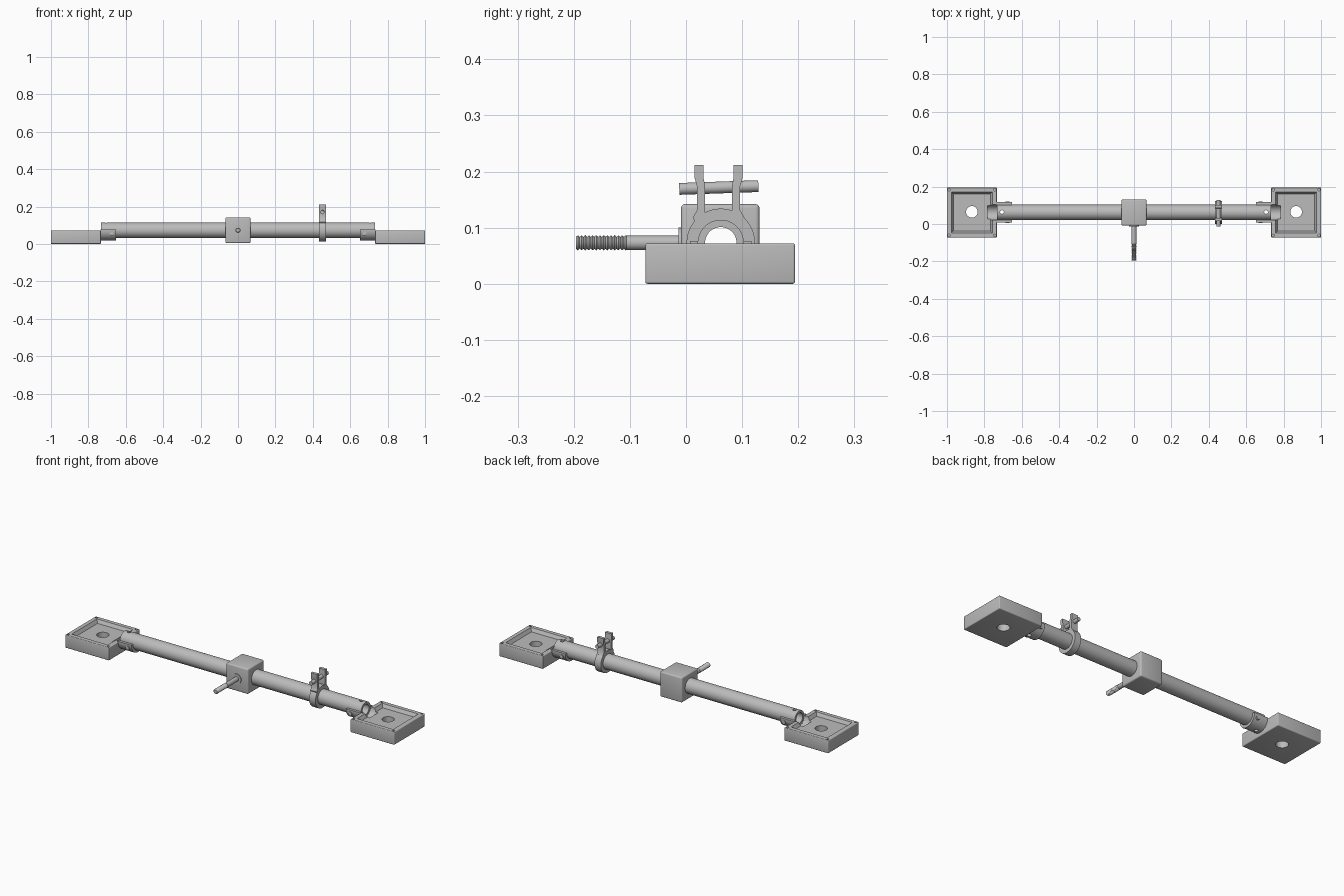
import bpy, bmesh, math
from mathutils import Matrix, Vector

cube = bpy.data.objects.get("Cube")
if cube:
    bpy.data.objects.remove(cube)

grey = bpy.data.materials.new("plain grey")
grey.use_nodes = True
grey.diffuse_color = (0.5, 0.5, 0.5, 1)
grey.node_tree.nodes["Principled BSDF"].inputs["Base Color"].default_value = (0.5, 0.5, 0.5, 1)

AY, AZ = 0.062, 0.073          # tube axis
TUBE_R, BORE_R, END = 0.041, 0.028, 0.733


def finish(name, bm):
    bmesh.ops.recalc_face_normals(bm, faces=bm.faces)
    mesh = bpy.data.meshes.new(name)
    bm.to_mesh(mesh)
    bm.free()
    obj = bpy.data.objects.new(name, mesh)
    bpy.context.collection.objects.link(obj)
    mesh.materials.append(grey)
    return obj


def activate(obj):
    bpy.ops.object.select_all(action='DESELECT')
    obj.select_set(True)
    bpy.context.view_layer.objects.active = obj


def smooth(obj):
    activate(obj)
    bpy.ops.object.shade_smooth_by_angle(angle=math.radians(35))
    return obj


def box(name, lo, hi, bevel=0):
    bm = bmesh.new()
    lo, hi = Vector(lo), Vector(hi)
    bmesh.ops.create_cube(bm, size=1, matrix=Matrix.Translation((lo + hi) / 2) @ Matrix.Diagonal((*(hi - lo), 1)))
    if bevel:
        bmesh.ops.bevel(bm, geom=bm.edges[:], offset=bevel, segments=3, profile=0.5, affect='EDGES')
    return finish(name, bm)


def rod(name, start, end, radius, sides=32):
    start, end = Vector(start), Vector(end)
    bm = bmesh.new()
    turn = (end - start).to_track_quat('Z', 'Y').to_matrix().to_4x4()
    bmesh.ops.create_cone(bm, cap_ends=True, segments=sides, radius1=radius, radius2=radius,
                          depth=(end - start).length, matrix=Matrix.Translation((start + end) / 2) @ turn)
    return finish(name, bm)


def axis_rod(name, x0, x1, radius, sides=48):
    return rod(name, (x0, AY, AZ), (x1, AY, AZ), radius, sides)


def cut(obj, *cutters):
    for cutter in cutters:
        mod = obj.modifiers.new("cut", 'BOOLEAN')
        mod.operation, mod.solver, mod.object = 'DIFFERENCE', 'EXACT', cutter
        activate(obj)
        bpy.ops.object.modifier_apply(modifier=mod.name)
        bpy.data.objects.remove(cutter)
    return obj


def slab(name, outline, x0, x1):
    """Extrude a y-z outline along x."""
    bm = bmesh.new()
    face = bm.faces.new([bm.verts.new((x0, y, z)) for y, z in outline])
    new = bmesh.ops.extrude_face_region(bm, geom=[face])["geom"]
    bmesh.ops.translate(bm, vec=(x1 - x0, 0, 0), verts=[v for v in new if isinstance(v, bmesh.types.BMVert)])
    return finish(name, bm)


# Foot: rounded block with a sloped tray, drain hole, corner holes and tube groove
def foot(name, side):
    cx, cy, half, top = side * 0.867, 0.061, 0.1335, 0.072
    x0, x1 = cx - half, cx + half
    body = box(name, (x0, cy - half, 0), (x1, cy + half, top), 0.004)
    bm = bmesh.new()
    bmesh.ops.create_cone(bm, cap_ends=True, segments=4, radius1=0.099 * math.sqrt(2), radius2=0.113 * math.sqrt(2),
                          depth=0.024, matrix=Matrix.Translation((cx, cy, top - 0.006)) @ Matrix.Rotation(math.pi / 4, 4, 'Z'))
    cut(body, finish("tray_cutter", bm),
        rod("drain_cutter", (cx, 0.065, -0.1), (cx, 0.065, 0.2), 0.031),
        axis_rod("groove_cutter", side * 0.7, side * 0.782, TUBE_R))
    for sx in (-1, 1):
        for sy in (-1, 1):
            px, py = cx + sx * 0.122, cy + sy * 0.122
            cut(body, rod("corner_cutter", (px, py, 0.055), (px, py, 0.1), 0.0065, 16))
    smooth(body)


# Saddle: half sleeve under the tube end, with a screw on either side
def saddle(name, side):
    a, b = side * 0.652, side * 0.736
    body = axis_rod(name, a, b, 0.055)
    cut(body, axis_rod("bore_cutter", side * 0.6, side * 0.8, TUBE_R - 0.0005),
        box("top_cutter", (min(a, b) - 0.1, -0.1, 0.076), (max(a, b) + 0.1, 0.3, 0.3)),
        rod("pin_cutter", (side * 0.706, 0.064, -0.1), (side * 0.706, 0.064, 0.3), 0.01, 24))
    smooth(body)
    for s in (-1, 1):
        smooth(rod(name + "_screw", (side * 0.676, AY + s * 0.035, 0.055),
                   (side * 0.676, AY + s * 0.057, 0.055), 0.011, 20))


# Main tube with a pin hole near each end
tube = axis_rod("main_tube", -END, END, TUBE_R)
cut(tube, axis_rod("bore_cutter", -1, 1, BORE_R))
for side, label in ((1, "left"), (-1, "right")):
    cut(tube, rod("pin_cutter", (side * 0.706, 0.064, -0.1), (side * 0.706, 0.064, 0.3), 0.01, 24))
    foot(label + "_foot", side)
    saddle(label + "_saddle", side)
smooth(tube)

# Centre block around the tube
block = box("centre_block", (-0.067, -0.009, 0.004), (0.067, 0.131, 0.142), 0.007)
cut(block, axis_rod("bore_cutter", -0.3, 0.3, TUBE_R - 0.0005))
smooth(block)

# Front stud: collar, plain shank and ridged thread
smooth(rod("stud_collar", (0, 0.0, AZ), (0, -0.013, AZ), 0.027))
smooth(rod("stud_shank", (0, 0.0, AZ), (0, -0.106, AZ), 0.0128))
bm = bmesh.new()
sides, turns, y0, y1 = 24, 14, -0.104, -0.196
rings = []
for i in range(turns * 2 + 1):
    r = 0.0135 if i % 2 else 0.0105
    y = y0 + (y1 - y0) * i / (turns * 2)
    rings.append([bm.verts.new((r * math.cos(t), y, AZ + r * math.sin(t)))
                  for t in (math.tau * k / sides for k in range(sides))])
for p, q in zip(rings, rings[1:]):
    for k in range(sides):
        bm.faces.new((p[k], p[k - 1], q[k - 1], q[k]))
bm.faces.new(rings[0])
bm.faces.new(rings[-1])
smooth(finish("stud_thread", bm))

# Pipe clamp: ring, two bent ears and a slightly tilted bolt
C0, C1 = 0.432, 0.47
ring = axis_rod("clamp_ring", C0, C1, 0.061)
cut(ring, axis_rod("bore_cutter", 0.4, 0.5, TUBE_R - 0.0005))
smooth(ring)
ear = [(0.047, 0.212), (0.031, 0.212), (0.031, 0.19), (0.028, 0.172), (0.028, 0.143), (0.032, 0.13),
       (0.045, 0.113), (0.032, 0.118), (0.016, 0.128), (0.013, 0.14), (0.013, 0.17), (0.047, 0.19)]
ear = [(-0.047, 0.212), (-0.031, 0.212), (-0.031, 0.19), (-0.028, 0.175), (-0.028, 0.125),
       (-0.045, 0.108), (-0.05, 0.118), (-0.042, 0.132), (-0.042, 0.172), (-0.047, 0.19)]
for s, label in ((1, "front"), (-1, "back")):
    smooth(slab(label + "_clamp_ear", [(AY + s * (y + (0 if s > 0 else 0.008)), z) for y, z in ear], C0, C1))
smooth(rod("clamp_bolt", (0.451, -0.012, 0.169), (0.451, 0.129, 0.174), 0.0105, 24))
